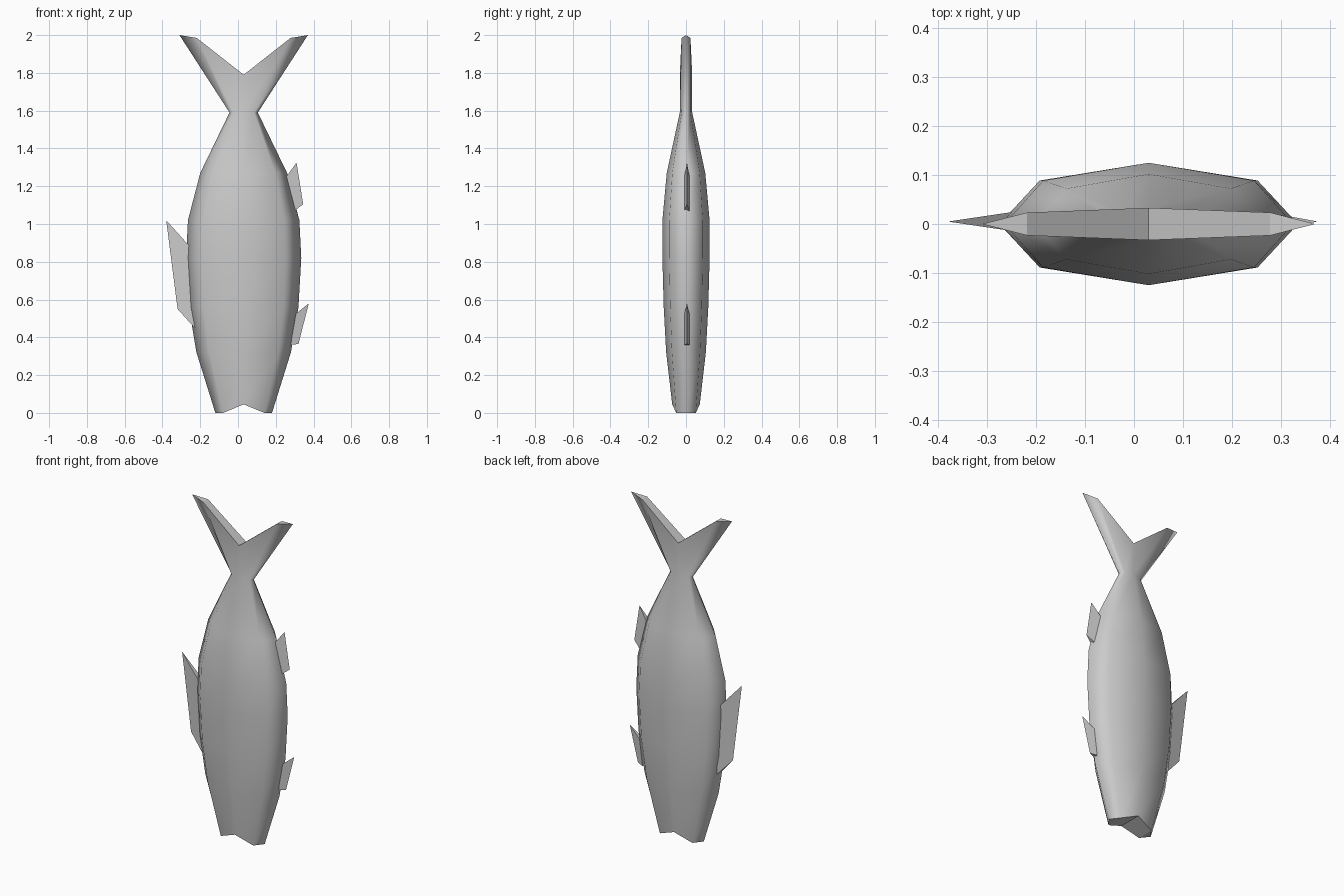
import bpy
import bmesh

cube = bpy.data.objects.get("Cube")
if cube:
    bpy.data.objects.remove(cube, do_unlink=True)

grey = bpy.data.materials.new("pale_grey")
grey.use_nodes = True
grey.diffuse_color = (0.6, 0.6, 0.6, 1)
bsdf = grey.node_tree.nodes["Principled BSDF"]
bsdf.inputs["Base Color"].default_value = grey.diffuse_color

CENTRE = 0.03   # the body axis sits slightly towards the model's left


def finish(bm, name):
    bmesh.ops.recalc_face_normals(bm, faces=bm.faces)
    mesh = bpy.data.meshes.new(name)
    bm.to_mesh(mesh)
    bm.free()
    mesh.materials.append(grey)
    obj = bpy.data.objects.new(name, mesh)
    bpy.context.collection.objects.link(obj)
    return obj


def section(bm, half_width, half_depth, mid_z, corner_z, tip_z):
    """Eight-sided cross-section, starting at the +x tip."""
    cx, cy = half_width * 0.73, half_depth * 0.71
    points = [(half_width, 0, tip_z), (cx, cy, corner_z),
              (0, half_depth, mid_z), (-cx, cy, corner_z),
              (-half_width, 0, tip_z), (-cx, -cy, corner_z),
              (0, -half_depth, mid_z), (cx, -cy, corner_z)]
    return [bm.verts.new((CENTRE + x, y, z)) for x, y, z in points]


# Body and forked tail: half width, half depth, height of middle, corner, tip
stations = [
    (0.15, 0.073, 0.045, 0.0, 0.0),
    (0.25, 0.105, 0.32, 0.32, 0.32),
    (0.29, 0.118, 0.56, 0.56, 0.56),
    (0.305, 0.125, 0.82, 0.82, 0.82),
    (0.295, 0.125, 1.02, 1.02, 1.02),
    (0.23, 0.102, 1.27, 1.27, 1.27),
    (0.075, 0.033, 1.59, 1.59, 1.59),
    (0.34, 0.033, 1.79, 1.985, 2.0),
]
bm = bmesh.new()
rings = [section(bm, *s) for s in stations]
for low, high in zip(rings, rings[1:]):
    for i in range(8):
        j = (i + 1) % 8
        bm.faces.new((low[i], low[j], high[j], high[i]))
for face in bm.faces:
    face.smooth = True

# Notched mouth and tail ends, kept crisp
for ring in (rings[0], rings[-1]):
    for loop in ((0, 1, 7), (1, 2, 6, 7), (2, 3, 5, 6), (3, 4, 5)):
        face = bm.faces.new([ring[i] for i in loop])
        for edge in face.edges:
            edge.smooth = False
finish(bm, "fish_body")


def fin(name, outline, thickness):
    """Wedge fin: outer top, root top, root bottom, outer bottom as (x, z)."""
    bm = bmesh.new()
    outer_top, root_top, root_bottom, outer_bottom = outline
    edge = [bm.verts.new((x, 0.005, z)) for x, z in (outer_top, outer_bottom)]
    sides = []
    for sign in (-1, 1):
        y = 0.005 + sign * thickness / 2
        sides.append([bm.verts.new((x, y, z)) for x, z in (root_top, root_bottom)])
    (ft, fb), (bt, bb) = sides
    top, bottom = edge
    for loop in ((top, ft, fb, bottom), (top, bottom, bb, bt),
                 (ft, bt, bb, fb), (top, bt, ft), (bottom, fb, bb)):
        bm.faces.new(loop)
    finish(bm, name)


fin("back_fin", [(-0.38, 1.02), (-0.245, 0.87), (-0.225, 0.445), (-0.32, 0.55)], 0.04)
fin("lower_belly_fin", [(0.375, 0.58), (0.30, 0.52), (0.28, 0.36), (0.32, 0.365)], 0.028)
fin("upper_belly_fin", [(0.31, 1.325), (0.255, 1.25), (0.30, 1.07), (0.345, 1.105)], 0.028)
